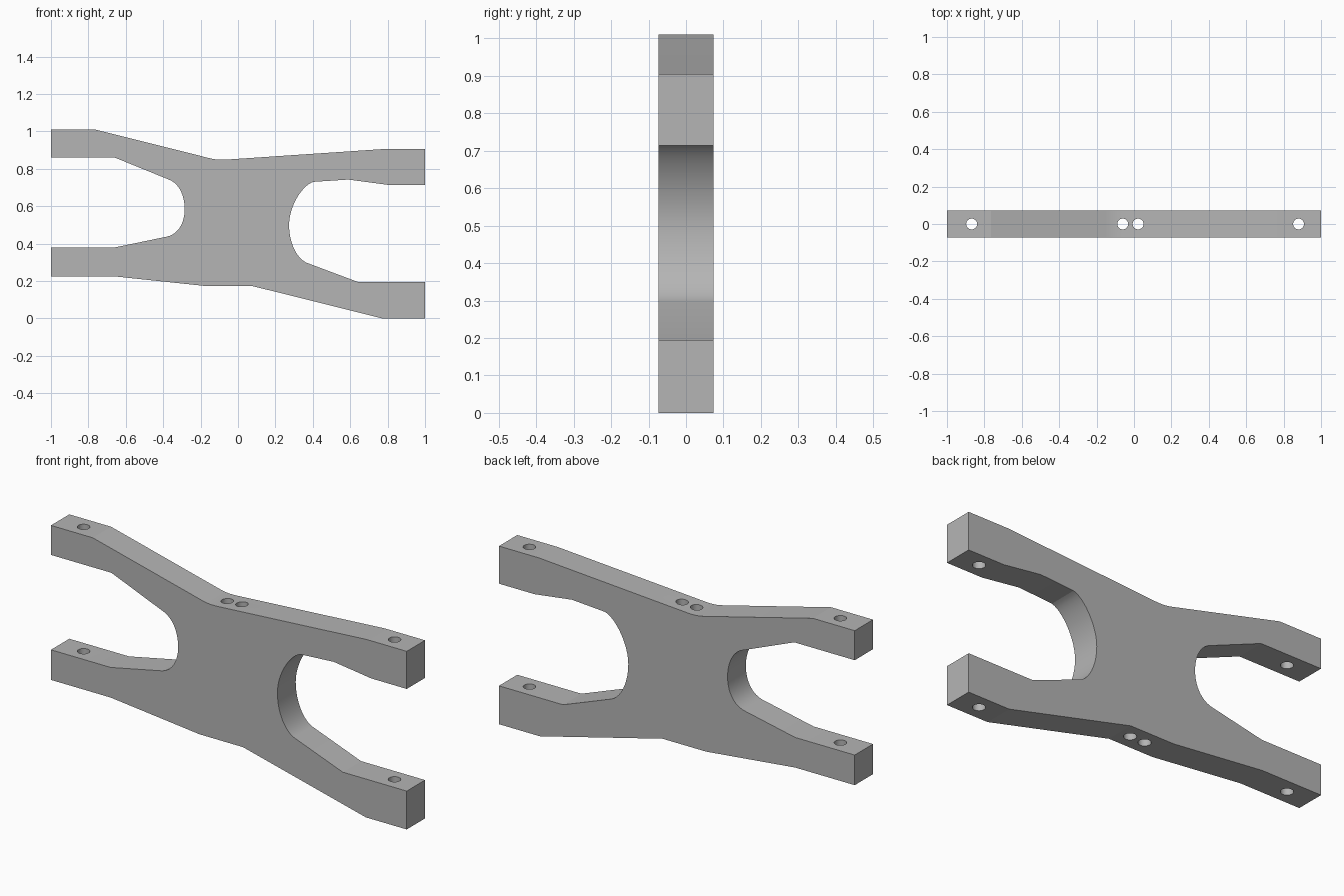
import bpy, bmesh
from mathutils import Vector
from mathutils.geometry import interpolate_bezier
from math import radians

cube = bpy.data.objects.get("Cube")
if cube:
    bpy.data.objects.remove(cube, do_unlink=True)

HALF = 0.0735        # half thickness of the plate
HOLE_R = 0.029


def material(name, colour):
    mat = bpy.data.materials.new(name)
    mat.use_nodes = True
    mat.diffuse_color = colour
    mat.node_tree.nodes["Principled BSDF"].inputs["Base Color"].default_value = colour
    return mat


def arc(*points, steps=14):
    a, ha, hb, b = (Vector(p) for p in points)
    return [tuple(p) for p in interpolate_bezier(a, ha, hb, b, steps)]


def add_object(name, bm):
    bmesh.ops.recalc_face_normals(bm, faces=bm.faces)
    mesh = bpy.data.meshes.new(name)
    bm.to_mesh(mesh)
    bm.free()
    obj = bpy.data.objects.new(name, mesh)
    bpy.context.collection.objects.link(obj)
    return obj


# Outline of the four-armed plate, clockwise in x and z
upper_left_arm = [(-1, .86), (-1, 1.01), (-.765, 1.01)]
top_saddle = arc((-.155, .857), (-.125, .849), (-.1, .847), (-.06, .849), steps=6)
upper_right_arm = [(.775, .905), (1, .905), (1, .714), (.8, .714), (.59, .742)]
right_notch = (arc((.405, .73), (.345, .715), (.273, .6), (.273, .5))
               + arc((.273, .5), (.273, .41), (.31, .325), (.365, .298))[1:])
lower_right_arm = [(.64, .195), (1, .195), (1, 0), (.77, 0)]
bottom_edge = [(.08, .172), (-.165, .172)]
lower_left_arm = [(-.665, .225), (-1, .225), (-1, .378), (-.665, .378)]
left_notch = (arc((-.38, .437), (-.32, .45), (-.285, .51), (-.285, .585))
              + arc((-.285, .585), (-.285, .64), (-.305, .71), (-.36, .738))[1:])
outline = (upper_left_arm + top_saddle + upper_right_arm + right_notch
           + lower_right_arm + bottom_edge + lower_left_arm + left_notch + [(-.66, .86)])

# Plate body, extruded through its thickness
bm = bmesh.new()
face = bm.faces.new([bm.verts.new((x, -HALF, z)) for x, z in outline])
extruded = bmesh.ops.extrude_face_region(bm, geom=[face], use_keep_orig=True)
bmesh.ops.translate(bm, vec=(0, 2 * HALF, 0),
                    verts=[v for v in extruded["geom"] if isinstance(v, bmesh.types.BMVert)])
frame = add_object("four_arm_bracket", bm)
frame.data.materials.append(material("light grey", (.46, .46, .46, 1)))

# Vertical bolt holes: one row through each pair of arms, two in the middle
bm = bmesh.new()
for x in (-.868, -.06, .022, .88):
    hole = bmesh.ops.create_cone(bm, cap_ends=True, segments=40,
                                 radius1=HOLE_R, radius2=HOLE_R, depth=2)
    bmesh.ops.translate(bm, vec=(x, 0, .5), verts=hole["verts"])
cutter = add_object("hole_cutter", bm)
cutter.hide_render = True

cut = frame.modifiers.new("bolt_holes", 'BOOLEAN')
cut.operation = 'DIFFERENCE'
cut.solver = 'EXACT'
cut.object = cutter
bpy.ops.object.select_all(action='DESELECT')
frame.select_set(True)
bpy.context.view_layer.objects.active = frame
bpy.ops.object.modifier_apply(modifier=cut.name)
bpy.data.objects.remove(cutter, do_unlink=True)

bpy.ops.object.shade_smooth_by_angle(angle=radians(12))
